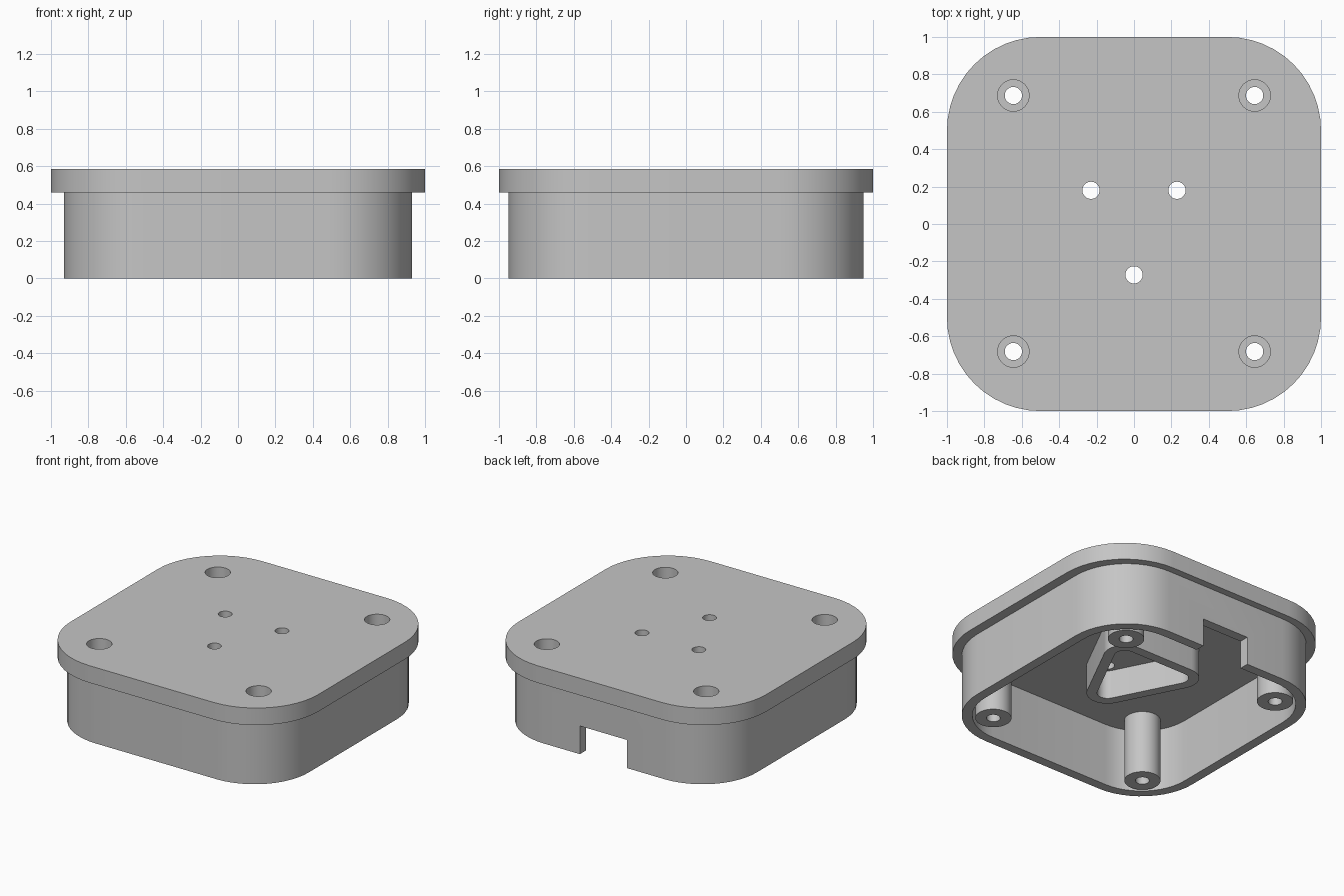
import bpy
import bmesh
from math import atan2, ceil, cos, pi, sin

default_cube = bpy.data.objects.get("Cube")
if default_cube:
    bpy.data.objects.remove(default_cube, do_unlink=True)

# One plain grey for every part
grey = bpy.data.materials.new("grey plastic")
grey.use_nodes = True
grey.diffuse_color = (0.56, 0.56, 0.56, 1)
grey.node_tree.nodes["Principled BSDF"].inputs["Base Color"].default_value = (0.56, 0.56, 0.56, 1)

PLATE_BOTTOM, PLATE_TOP = 0.46, 0.585
SCREWS = [(x, y) for x in (-0.645, 0.645) for y in (-0.682, 0.687)]
MOUNTS = [(0, -0.272), (0.23, 0.18), (-0.23, 0.18)]


def outline(centres, radius):
    """Rounded convex outline: an arc around each centre, counter-clockwise."""
    n = len(centres)
    points = []
    for i, (cx, cy) in enumerate(centres):
        start, sweep = 0, 2 * pi
        if n > 1:
            (px, py), (nx, ny) = centres[i - 1], centres[(i + 1) % n]
            start = atan2(cy - py, cx - px) - pi / 2
            sweep = (atan2(ny - cy, nx - cx) - pi / 2 - start) % (2 * pi)
        steps = max(1, ceil(sweep / (pi / 24)))
        for k in range(steps + (n > 1)):
            a = start + sweep * k / steps
            points.append((cx + radius * cos(a), cy + radius * sin(a)))
    return points


def rounded_box(half_x, half_y, radius):
    x, y = half_x - radius, half_y - radius
    return outline([(-x, -y), (x, -y), (x, y), (-x, y)], radius)


def prism(name, points, bottom, top):
    bm = bmesh.new()
    face = bm.faces.new([bm.verts.new((x, y, bottom)) for x, y in points])
    result = bmesh.ops.extrude_face_region(bm, geom=[face])
    moved = [v for v in result["geom"] if isinstance(v, bmesh.types.BMVert)]
    bmesh.ops.translate(bm, verts=moved, vec=(0, 0, top - bottom))
    bmesh.ops.recalc_face_normals(bm, faces=bm.faces)
    mesh = bpy.data.meshes.new(name)
    bm.to_mesh(mesh)
    bm.free()
    mesh.materials.append(grey)
    obj = bpy.data.objects.new(name, mesh)
    bpy.context.collection.objects.link(obj)
    return obj


def finish(obj, cuts=()):
    """Subtract (points, bottom, top) prisms, then smooth the round sides."""
    cutters = []
    for points, bottom, top in cuts:
        cutter = prism("cutter", points, bottom, top)
        cutter.hide_render = True
        cutters.append(cutter)
        mod = obj.modifiers.new("cut", "BOOLEAN")
        mod.operation, mod.solver, mod.object = "DIFFERENCE", "EXACT", cutter
    bpy.context.view_layer.update()
    bpy.ops.object.select_all(action="DESELECT")
    obj.select_set(True)
    bpy.context.view_layer.objects.active = obj
    for mod in list(obj.modifiers):
        bpy.ops.object.modifier_apply(modifier=mod.name)
    for cutter in cutters:
        bpy.data.objects.remove(cutter, do_unlink=True)
    bpy.ops.object.shade_smooth_by_angle(angle=pi / 6)


def screw_cuts(centre):
    """Through hole with a wider recess for the screw head."""
    return [(outline([centre], 0.046), -0.1, 0.8),
            (outline([centre], 0.084), PLATE_TOP - 0.16, 0.8)]


# Top plate with recessed corner holes and three mounting holes
plate_cuts = [cut for c in SCREWS for cut in screw_cuts(c)]
plate_cuts += [(outline([c], 0.046), 0.2, 0.8) for c in MOUNTS]
finish(prism("top_plate", rounded_box(1, 1, 0.5), PLATE_BOTTOM, PLATE_TOP), plate_cuts)

# Hollow side wall with a cable notch at the back
notch = [(-0.185, 0.7), (0.195, 0.7), (0.195, 1.2), (-0.185, 1.2)]
finish(prism("side_wall", rounded_box(0.93, 0.948, 0.44), 0, PLATE_BOTTOM),
       [(rounded_box(0.86, 0.878, 0.37), -0.1, 0.8), (notch, -0.1, 0.206)])

# Screw posts in the corners
for centre in SCREWS:
    finish(prism("screw_post", outline([centre], 0.12), 0, PLATE_BOTTOM), screw_cuts(centre))

# Triangular rib around the mounting holes
finish(prism("triangular_rib", outline(MOUNTS, 0.14), 0.25, PLATE_BOTTOM),
       [(outline(MOUNTS, 0.07), 0.1, 0.8)])
